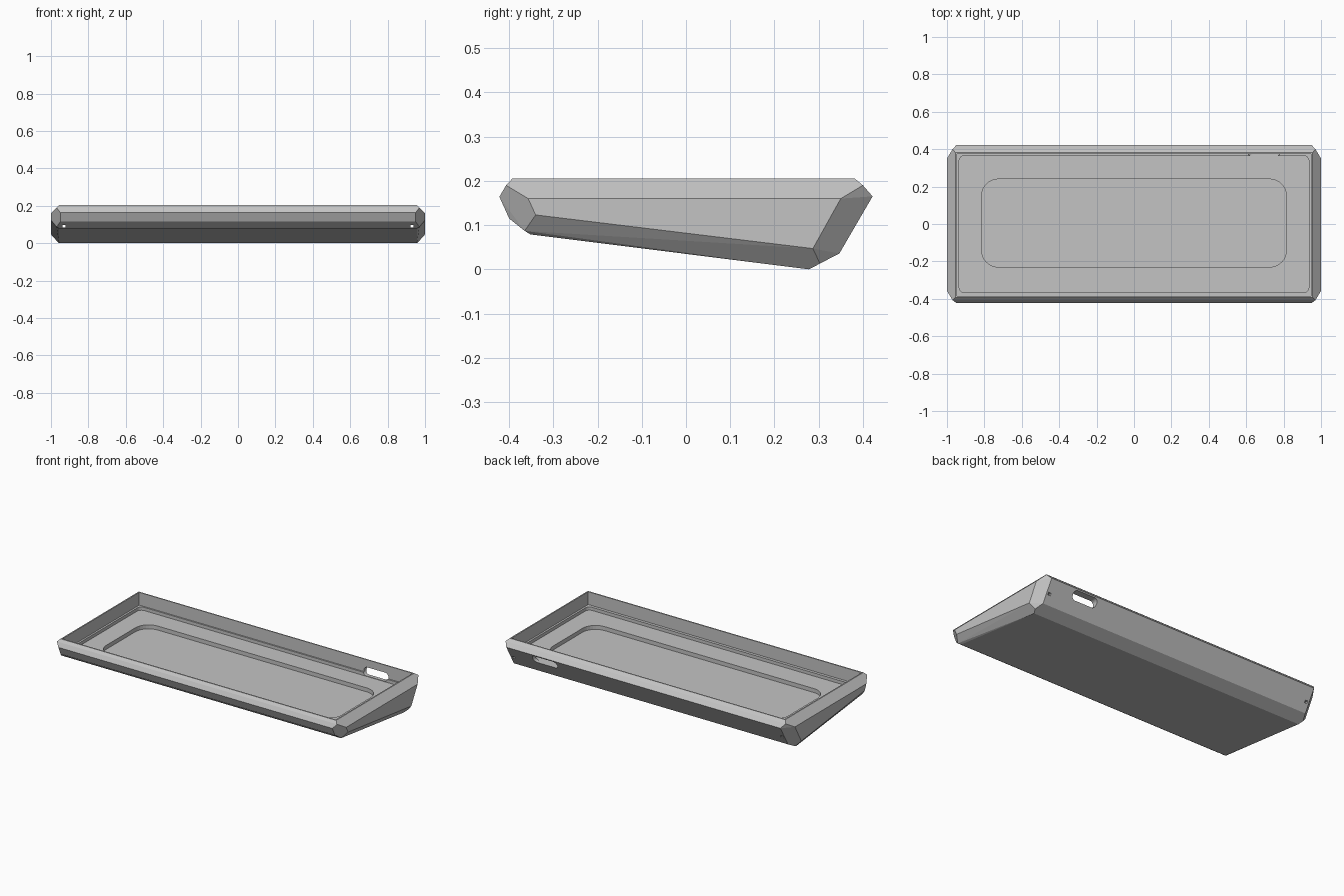
import bpy, bmesh, math
from mathutils import Matrix

if "Cube" in bpy.data.objects:
    bpy.data.objects.remove(bpy.data.objects["Cube"])

grey = bpy.data.materials.new("case_grey")
grey.diffuse_color = (0.55, 0.55, 0.55, 1)
grey.use_nodes = True
grey.node_tree.nodes["Principled BSDF"].inputs["Base Color"].default_value = grey.diffuse_color


def make_object(name, bm):
    bmesh.ops.recalc_face_normals(bm, faces=bm.faces[:])
    mesh = bpy.data.meshes.new(name)
    bm.to_mesh(mesh)
    bm.free()
    obj = bpy.data.objects.new(name, mesh)
    bpy.context.collection.objects.link(obj)
    return obj


def rounded_prism(name, w, h, radius, depth, place, segs=8):
    """Rounded rectangle (w x h) centred on the origin, extruded up by depth."""
    pts = []
    for i, (sx, sy) in enumerate([(1, 1), (-1, 1), (-1, -1), (1, -1)]):
        for k in range(segs + 1 if radius else 1):
            a = math.pi / 2 * (i + k / segs)
            pts.append((sx * (w / 2 - radius) + radius * math.cos(a),
                        sy * (h / 2 - radius) + radius * math.sin(a), 0))
    bm = bmesh.new()
    face = bm.faces.new([bm.verts.new(p) for p in pts])
    ext = bmesh.ops.extrude_face_region(bm, geom=[face])
    top = [v for v in ext["geom"] if isinstance(v, bmesh.types.BMVert)]
    bmesh.ops.translate(bm, verts=top, vec=(0, 0, depth))
    bm.transform(place)
    obj = make_object(name, bm)
    obj.hide_render = True
    return obj


def pocket(name, x, y0, y1, z, radius):
    """Pocket cutter open to the top."""
    return rounded_prism(name, 2 * x, y1 - y0, radius, 0.4,
                         Matrix.Translation((0, (y0 + y1) / 2, z)))


# Outer shell: wedge with every edge chamfered, as a hull of its corner points
front = [(1, -.357, .16), (1, -.34, .123), (.97, -.407, .19), (.97, -.365, .087),
         (.95, -.40, .115), (.95, -.422, .164), (.955, -.393, .205), (.957, -.352, .079)]
back = [(1, .35, .16), (1, .287, .047), (.97, .40, .19), (.97, .303, .013),
        (.95, .347, .036), (.95, .422, .165), (.955, .382, .205), (.957, .278, 0)]
bm = bmesh.new()
for x, y, z in front + back:
    for s in (-1, 1):
        bm.verts.new((s * x, y, z))
hull = bmesh.ops.convex_hull(bm, input=bm.verts[:])
bmesh.ops.dissolve_limit(bm, angle_limit=math.radians(4),
                         verts=bm.verts[:], edges=bm.edges[:])
case = make_object("keyboard_case", bm)
case.data.materials.append(grey)

# Stepped interior: opening, floor, deeper tray
cutters = [
    pocket("opening_cutter", .947, -.385, .375, .125, 0),
    pocket("floor_cutter", .935, -.367, .366, .105, .03),
    pocket("tray_cutter", .815, -.23, .24, .08, .09),
]

# Cable slot in the back wall (prism turned to run along +y)
turn = Matrix.Rotation(-math.pi / 2, 4, 'X')
cutters.append(rounded_prism("slot_cutter", .17, .05, .024, .2,
                             Matrix.Translation((.695, .36, .133)) @ turn))

# Narrow channels running front to back near each end
for s in (-1, 1):
    cutters.append(rounded_prism("channel_cutter", .018, .013, 0, 1.2,
                                 Matrix.Translation((s * .93, -.6, .09)) @ turn))

for c in cutters:
    mod = case.modifiers.new(c.name, 'BOOLEAN')
    mod.operation = 'DIFFERENCE'
    mod.solver = 'EXACT'
    mod.object = c

# Bake the cuts and remove the helpers
bpy.context.view_layer.update()
dg = bpy.context.evaluated_depsgraph_get()
baked = bpy.data.meshes.new_from_object(case.evaluated_get(dg))
case.modifiers.clear()
case.data = baked
baked.materials.clear()
baked.materials.append(grey)
for p in baked.polygons:
    p.material_index = 0
    p.use_smooth = False
for c in cutters:
    bpy.data.objects.remove(c)
